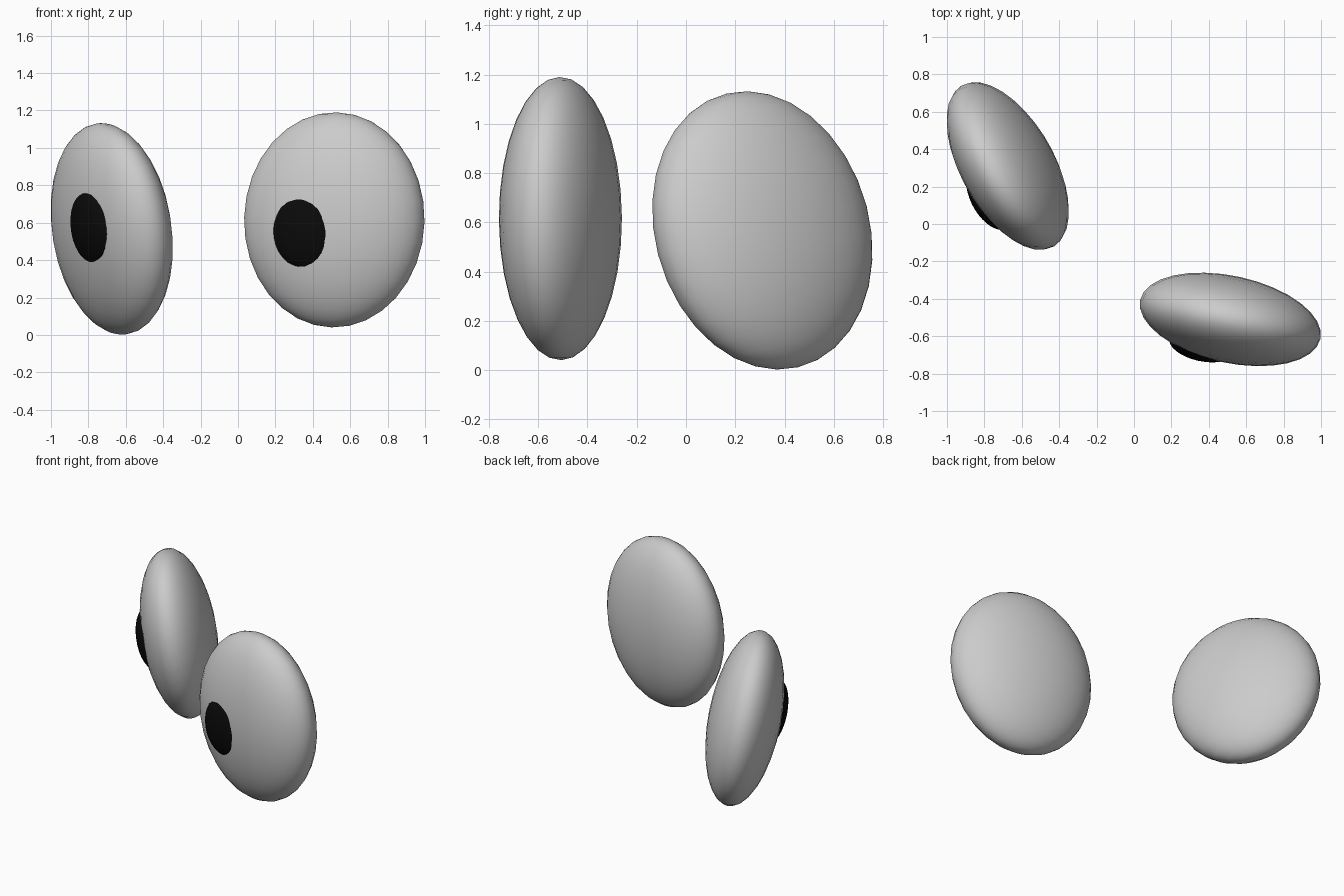
import bpy
from math import radians
from mathutils import Matrix, Euler

if "Cube" in bpy.data.objects:
    bpy.data.objects.remove(bpy.data.objects["Cube"])

EYE_RADII = (0.493, 0.2325, 0.575)   # width, thickness, height
PUPIL_SCALE = 0.36

black = bpy.data.materials.new("black")
black.diffuse_color = (0.003, 0.003, 0.003, 1)
black.use_nodes = True
black.node_tree.nodes["Principled BSDF"].inputs["Base Color"].default_value = black.diffuse_color


def ellipsoid(name, centre, radii, tilt, roll, yaw, material=None):
    """Smooth flattened ball: rolled about y, tilted about x, then turned about z."""
    bpy.ops.mesh.primitive_uv_sphere_add(segments=32, ring_count=16, radius=1)
    ob = bpy.context.object
    ob.name = name
    rot = (Matrix.Rotation(radians(yaw), 3, 'Z')
           @ Matrix.Rotation(radians(tilt), 3, 'X')
           @ Matrix.Rotation(radians(roll), 3, 'Y'))
    ob.location = centre
    ob.rotation_euler = rot.to_euler()
    ob.scale = radii
    bpy.ops.object.shade_smooth()
    if material:
        ob.data.materials.append(material)
    return ob


# side, eye centre, pupil centre, (tilt, roll, yaw)
eyes = [
    ("right", (0.515, -0.51, 0.615), (0.363, -0.65, 0.558), (0, 1.5, -12.2)),
    ("left", (-0.675, 0.31, 0.567), (-0.779, 0.132, 0.572), (10, 11, -59.5)),
]
pupil_radii = tuple(r * PUPIL_SCALE for r in EYE_RADII)

for side, eye_centre, pupil_centre, angles in eyes:
    # flattened eyeball
    ellipsoid(side + "_eyeball", eye_centre, EYE_RADII, *angles)
    # dark pupil bulging out of its front
    ellipsoid(side + "_pupil", pupil_centre, pupil_radii, *angles, material=black)
